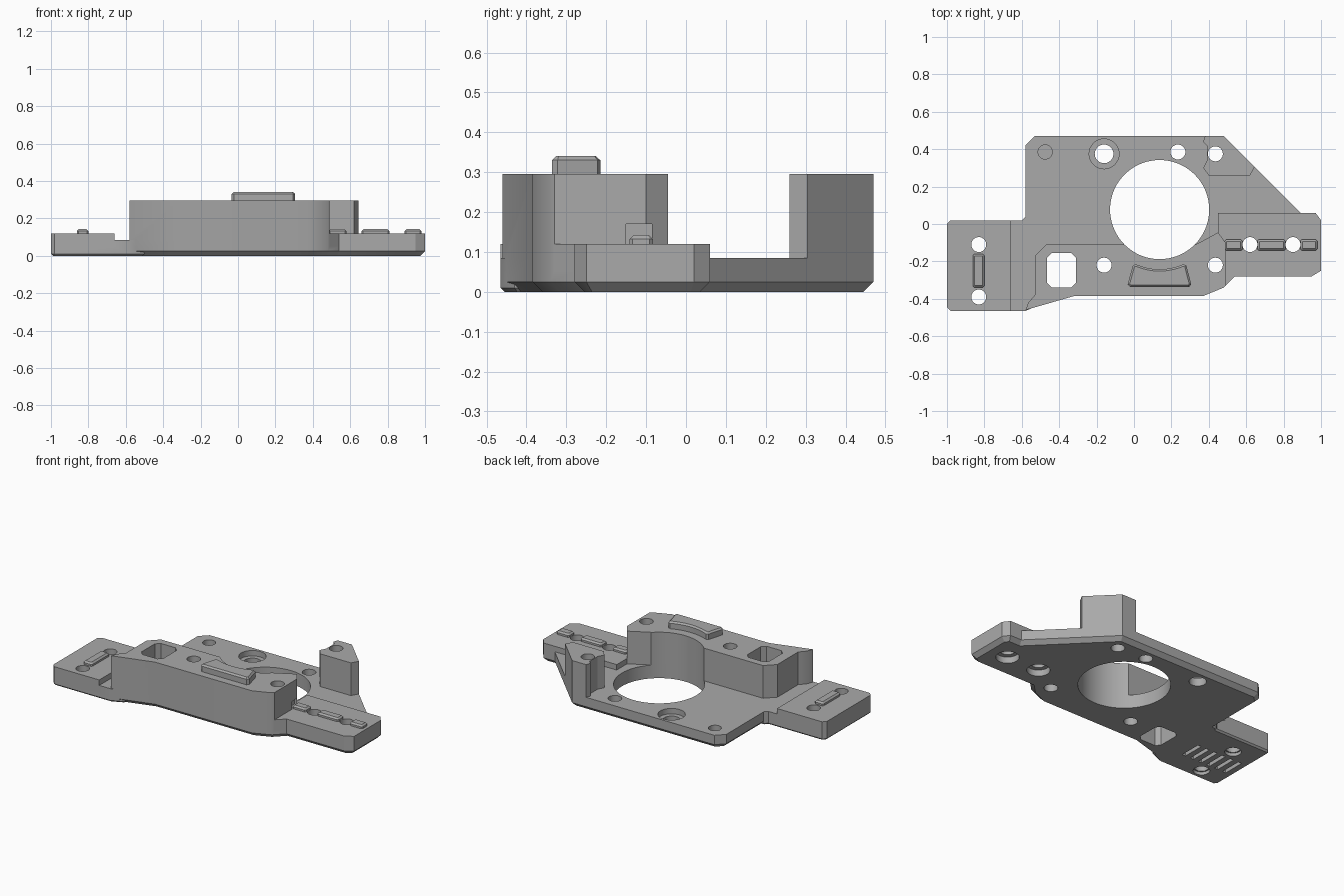
import bpy, bmesh, math
from mathutils import Vector

cube = bpy.data.objects.get("Cube")
if cube:
    bpy.data.objects.remove(cube)

grey = bpy.data.materials.new("plain grey")
grey.use_nodes = True
grey.diffuse_color = (0.4, 0.4, 0.4, 1)
grey.node_tree.nodes["Principled BSDF"].inputs["Base Color"].default_value = (0.4, 0.4, 0.4, 1)


def inset(points, d):
    """Mitred inward offset of a counter-clockwise outline."""
    result = []
    for i, p in enumerate(points):
        p = Vector(p)
        a = (p - Vector(points[i - 1])).normalized()
        b = (Vector(points[(i + 1) % len(points)]) - p).normalized()
        na, nb = Vector((-a.y, a.x)), Vector((-b.y, b.x))
        result.append(p + (na + nb) * (d / (1 + na.dot(nb))))
    return result


def prism(name, points, z0, z1, low=0, high=0):
    """Extruded outline with optional chamfers on the lower and upper rims."""
    area = sum(points[i - 1][0] * p[1] - p[0] * points[i - 1][1] for i, p in enumerate(points))
    if area < 0:
        points = points[::-1]
    levels = [(z0, low)]
    if low:
        levels.append((z0 + low, 0))
    if high:
        levels.append((z1 - high, 0))
    levels.append((z1, high))
    bm = bmesh.new()
    rings = [[bm.verts.new((p[0], p[1], z)) for p in inset(points, d)] for z, d in levels]
    n = len(points)
    for r, s in zip(rings, rings[1:]):
        for i in range(n):
            j = (i + 1) % n
            bm.faces.new((r[i], r[j], s[j], s[i]))
    bm.faces.new(rings[0][::-1])
    bm.faces.new(rings[-1])
    mesh = bpy.data.meshes.new(name)
    bm.to_mesh(mesh)
    bm.free()
    mesh.materials.append(grey)
    obj = bpy.data.objects.new(name, mesh)
    bpy.context.collection.objects.link(obj)
    return obj


def circle(x, y, r, n=32):
    return [(x + r * math.cos(math.tau * i / n), y + r * math.sin(math.tau * i / n)) for i in range(n)]


def box(x0, x1, y0, y1, c=0.0):
    """Rectangle outline with clipped corners."""
    if not c:
        return [(x0, y0), (x1, y0), (x1, y1), (x0, y1)]
    return [(x0 + c, y0), (x1 - c, y0), (x1, y0 + c), (x1, y1 - c),
            (x1 - c, y1), (x0 + c, y1), (x0, y1 - c), (x0, y0 + c)]


def combine(target, tool, operation):
    mod = target.modifiers.new(operation, 'BOOLEAN')
    mod.object, mod.operation, mod.solver = tool, operation, 'EXACT'
    deps = bpy.context.evaluated_depsgraph_get()
    mesh = bpy.data.meshes.new_from_object(target.evaluated_get(deps))
    target.modifiers.clear()
    target.data = mesh
    bpy.data.objects.remove(tool)


def finish(obj):
    bpy.ops.object.select_all(action='DESELECT')
    obj.select_set(True)
    bpy.context.view_layer.objects.active = obj
    bpy.ops.object.shade_smooth_by_angle(angle=math.radians(25))


# Base plate
body = prism("bracket_body", [
    (-0.58, 0.42), (-0.53, 0.47), (0.48, 0.47), (0.89, 0.06), (0.97, 0.06), (1, 0.02),
    (1, -0.25), (0.95, -0.28), (0.54, -0.28), (0.48, -0.34), (0.37, -0.385),
    (-0.32, -0.385), (-0.58, -0.46)], 0, 0.085, low=0.025)

# Left tab and its raised pad
combine(body, prism("left_tab", [
    (-1, 0), (-0.98, 0.02), (-0.6, 0.02), (-0.58, 0.04), (-0.52, 0.04), (-0.5, -0.43),
    (-0.58, -0.465), (-0.98, -0.465), (-1, -0.445)], 0, 0.085, low=0.01), 'UNION')
combine(body, prism("left_pad", [
    (-1, 0), (-0.98, 0.02), (-0.66, 0.02), (-0.66, -0.465), (-0.98, -0.465),
    (-1, -0.445)], 0.05, 0.12), 'UNION')

# Right pad
combine(body, prism("right_pad", [
    (0.45, 0.06), (0.97, 0.06), (1, 0.02), (1, -0.25), (0.95, -0.28), (0.54, -0.28),
    (0.48, -0.34), (0.45, -0.3)], 0.05, 0.12), 'UNION')

# Tall front wall
combine(body, prism("front_wall", [
    (-0.58, -0.46), (-0.565, -0.42), (-0.53, -0.38), (-0.53, -0.17), (-0.47, -0.11),
    (0.33, -0.11), (0.45, -0.045), (0.49, -0.1), (0.49, -0.33), (0.48, -0.34),
    (0.37, -0.385), (-0.32, -0.385)], 0.05, 0.295), 'UNION')

# Corner tower
combine(body, prism("rear_tower", [
    (0.37, 0.44), (0.38, 0.47), (0.48, 0.47), (0.645, 0.305), (0.62, 0.26), (0.4, 0.26),
    (0.37, 0.3), (0.39, 0.34), (0.39, 0.42)], 0.05, 0.295), 'UNION')


def cut(points, z0=-0.1, z1=0.5):
    combine(body, prism("cutter", points, z0, z1), 'DIFFERENCE')


# Large bore and rectangular window
cut(circle(0.137, 0.077, 0.265, 72))
cut(box(-0.465, -0.31, -0.34, -0.155, 0.025))

# Screw holes
for x, y in [(-0.16, -0.22), (0.435, -0.22), (0.235, 0.385), (0.435, 0.375),
             (-0.83, -0.11), (-0.83, -0.39), (0.62, -0.11), (0.85, -0.11)]:
    cut(circle(x, y, 0.04))
cut(circle(-0.16, 0.375, 0.05))

# Counterbores and blind hole
cut(circle(-0.16, 0.375, 0.08), 0.05)
cut(circle(-0.475, 0.385, 0.038), 0.045)
for x in (0.62, 0.85):
    cut(circle(x, -0.11, 0.067), -0.1, 0.04)
for y in (-0.11, -0.39):
    cut(circle(-0.83, y, 0.048), -0.1, 0.02)

# Notch in the wall end and slots under the left tab
cut(box(0.46, 0.52, -0.15, -0.085), 0.12, 0.17)
for i in range(6):
    x = -0.94 + i * 0.06
    cut(box(x - 0.012, x + 0.012, -0.32, -0.18), -0.1, 0.03)
finish(body)

# Locating keys
finish(prism("left_key", box(-0.862, -0.8, -0.34, -0.16, 0.008), 0.11, 0.142, high=0.01))
for name, x0, x1 in [("inner", 0.485, 0.58), ("middle", 0.66, 0.81), ("outer", 0.89, 0.98)]:
    finish(prism("right_key_" + name, box(x0, x1, -0.142, -0.083, 0.008), 0.11, 0.142, high=0.01))

# Curved stop on top of the wall
arc = [(0.137 + 0.115 * t, -0.242 + 0.022 * t * t) for t in [i / 6 for i in range(-6, 7)]]
finish(prism("curved_stop", arc + [
    (0.265, -0.215), (0.28, -0.222), (0.306, -0.322), (0.295, -0.336), (-0.022, -0.336),
    (-0.034, -0.322), (-0.006, -0.222), (0.008, -0.215)], 0.28, 0.34, high=0.01))
